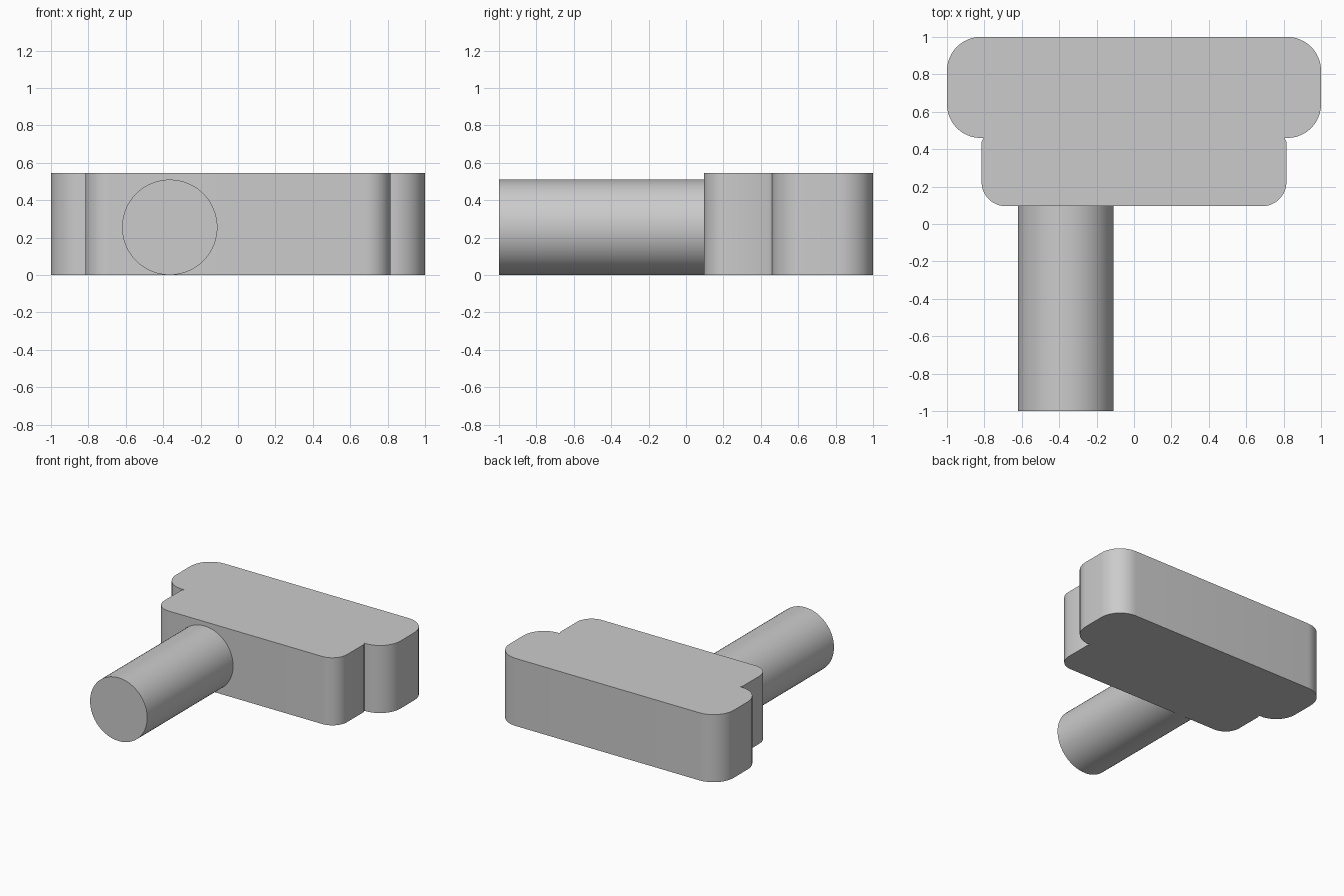
import bpy, bmesh
from math import sin, cos, radians
from mathutils import Matrix, Vector

cube = bpy.data.objects.get("Cube")
if cube:
    bpy.data.objects.remove(cube, do_unlink=True)

HEIGHT = 0.545
FRONT = 0.095          # front face of the head

grey = bpy.data.materials.new("plain grey")
grey.use_nodes = True
colour = (0.6, 0.6, 0.6, 1)
grey.diffuse_color = colour
grey.node_tree.nodes["Principled BSDF"].inputs["Base Color"].default_value = colour


def finish(name, bm):
    bmesh.ops.recalc_face_normals(bm, faces=bm.faces[:])
    mesh = bpy.data.meshes.new(name)
    bm.to_mesh(mesh)
    bm.free()
    mesh.materials.append(grey)
    obj = bpy.data.objects.new(name, mesh)
    bpy.context.collection.objects.link(obj)
    bpy.ops.object.select_all(action='DESELECT')
    obj.select_set(True)
    bpy.context.view_layer.objects.active = obj
    bpy.ops.object.shade_smooth_by_angle(angle=radians(30))
    return obj


def arc(cx, cy, r, start, end, steps=12):
    angles = [radians(start + (end - start) * i / steps) for i in range(steps + 1)]
    return [(cx + r * cos(a), cy + r * sin(a)) for a in angles]


# Stepped head: one half outline from front to back, mirrored and extruded
half = arc(0.685, FRONT + 0.13, 0.13, -90, 0)
half += [(0.815, 0.44), (0.805, 0.46)]
half += arc(0.82, 0.64, 0.18, -90, 0)
half += arc(0.82, 0.82, 0.18, 0, 90)
outline = half + [(-x, y) for x, y in reversed(half)]
bm = bmesh.new()
base = bm.faces.new([bm.verts.new((x, y, 0)) for x, y in outline])
top = bmesh.ops.extrude_face_region(bm, geom=[base], use_keep_orig=True)["geom"]
bmesh.ops.translate(bm, vec=Vector((0, 0, HEIGHT)),
                    verts=[v for v in top if isinstance(v, bmesh.types.BMVert)])
finish("stepped_head", bm)

# Round pin projecting forward, off centre
radius, tip = 0.255, -1.0
bm = bmesh.new()
place = Matrix.Translation((-0.365, (FRONT + tip) / 2, radius)) @ Matrix.Rotation(radians(90), 4, 'X')
bmesh.ops.create_cone(bm, cap_ends=True, segments=64, radius1=radius, radius2=radius,
                      depth=FRONT - tip, matrix=place)
finish("round_pin", bm)
